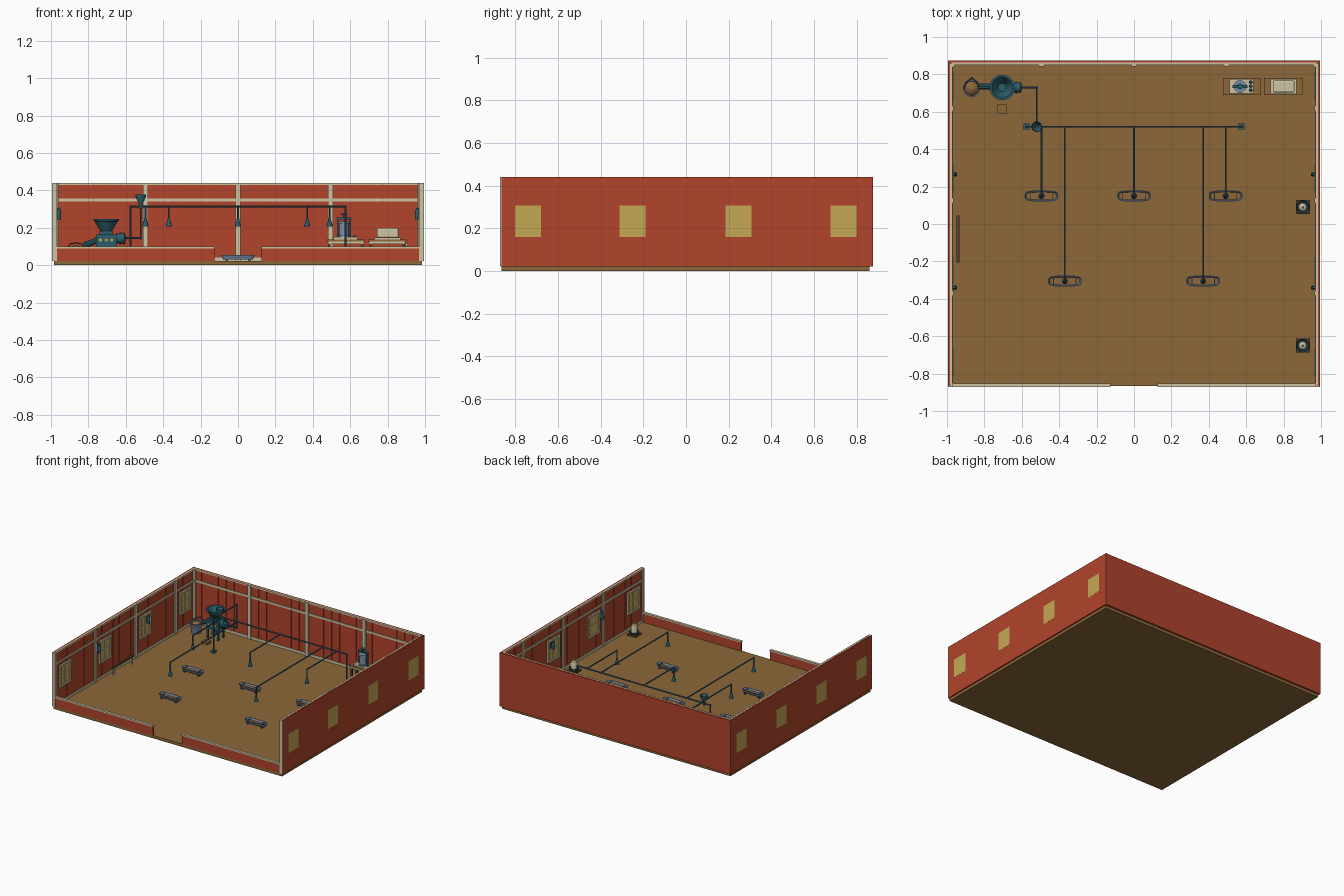
import bpy, bmesh, math
from mathutils import Vector, Matrix

if "Cube" in bpy.data.objects:
    bpy.data.objects.remove(bpy.data.objects["Cube"])

def mat(name, c):
    m = bpy.data.materials.new(name)
    m.diffuse_color = (*c, 1)
    m.use_nodes = True
    m.node_tree.nodes["Principled BSDF"].inputs["Base Color"].default_value = m.diffuse_color
    return m

RED = mat("barn_red", (0.44, 0.058, 0.025))
FLOOR = mat("earth_brown", (0.262, 0.138, 0.042))
CREAM = mat("cream_trim", (0.62, 0.56, 0.37))
YELLOW = mat("window_yellow", (0.56, 0.39, 0.09))
TEAL = mat("dark_teal", (0.025, 0.11, 0.145))
STEEL = mat("pipe_steel", (0.05, 0.10, 0.16))
GALV = mat("galvanised_blue", (0.20, 0.28, 0.40))
DARK = mat("dark_wood", (0.10, 0.045, 0.02))

def finish(name, bm, m, smooth=False):
    bmesh.ops.recalc_face_normals(bm, faces=bm.faces)
    me = bpy.data.meshes.new(name)
    bm.to_mesh(me)
    bm.free()
    me.materials.append(m)
    o = bpy.data.objects.new(name, me)
    bpy.context.collection.objects.link(o)
    if smooth:
        bpy.ops.object.select_all(action='DESELECT')
        o.select_set(True)
        bpy.context.view_layer.objects.active = o
        bpy.ops.object.shade_smooth_by_angle()
    return o

def boxes(name, m, items):
    """One object from many (x0,x1,y0,y1,z0,z1) boxes."""
    bm = bmesh.new()
    for x0, x1, y0, y1, z0, z1 in items:
        M = Matrix.Translation(((x0+x1)/2, (y0+y1)/2, (z0+z1)/2)) @ \
            Matrix.Diagonal((abs(x1-x0), abs(y1-y0), abs(z1-z0), 1))
        bmesh.ops.create_cube(bm, size=1, matrix=M)
    return finish(name, bm, m)

def lathe(name, m, profile, loc, n=20, rot=None):
    """Revolve (radius, height) points about z; ends are capped."""
    bm = bmesh.new()
    rings = [[bm.verts.new((r*math.cos(2*math.pi*i/n), r*math.sin(2*math.pi*i/n), z))
              for i in range(n)] for r, z in profile]
    for a, b in zip(rings, rings[1:]):
        for i in range(n):
            j = (i+1) % n
            bm.faces.new((a[i], a[j], b[j], b[i]))
    bm.faces.new(rings[0])
    bm.faces.new(rings[-1])
    M = Matrix.Translation(loc) @ (rot if rot else Matrix())
    bmesh.ops.transform(bm, matrix=M, verts=bm.verts)
    return finish(name, bm, m, True)

def pipe(name, pts, r=0.005, m=STEEL):
    bm = bmesh.new()
    for a, b in zip(pts, pts[1:]):
        a, b = Vector(a), Vector(b)
        M = Matrix.Translation((a+b)/2) @ (b-a).to_track_quat('Z', 'Y').to_matrix().to_4x4()
        bmesh.ops.create_cone(bm, cap_ends=True, segments=10, radius1=r, radius2=r,
                              depth=(b-a).length, matrix=M)
    for p in pts[1:-1]:
        bmesh.ops.create_uvsphere(bm, u_segments=10, v_segments=6, radius=r*1.25,
                                  matrix=Matrix.Translation(p))
    return finish(name, bm, m, True)

# Floor and walls
boxes("floor", FLOOR, [(-.985, .985, -.865, .86, 0, .022)])
boxes("back_wall", RED, [(-.995, .995, .86, .875, .022, .44)])
boxes("front_low_wall", RED, [(s*.125, s*.985, -.868, -.856, .022, .092) for s in (-1, 1)])
boxes("front_wall_cap", CREAM, [(s*.125, s*.985, -.872, -.852, .09, .10) for s in (-1, 1)])
boxes("side_walls", RED, [(s*.98, s*.995, -.865, .875, .022, .44) for s in (-1, 1)])

# Planking inside the walls, with thin gaps between the boards
nb, ns = 28, 24
wb, ws = 1.96/nb, 1.72/ns
boxes("back_planks", RED, [(-.98+i*wb+.0015, -.98+(i+1)*wb-.0015, .855, .861, .022, .435)
                           for i in range(nb)])
boxes("side_planks", RED, [(s*.975, s*.981, -.86+i*ws+.0015, -.86+(i+1)*ws-.0015, .022, .435)
                           for i in range(ns) for s in (-1, 1)])

# Cream frame: posts, rails, baseboards, top trim
posts = [(x-.013, x+.013, .842, .857, .022, .44) for x in (-.495, 0, .495)]
for s in (-1, 1):
    posts += [(s*.965, s*.978, y-.013, y+.013, .022, .44) for y in (.617, .125, -.37)]
    posts += [(s*.968, s*.994, -.872, -.850, .022, .44), (s*.96, s*.98, .84, .857, .022, .44)]
boxes("wall_posts", CREAM, posts)
rails = []
for z0, z1, d in ((.342, .358, .007), (.43, .441, .006), (.022, .042, .005)):
    rails.append((-.975, .975, .856-d, .863, z0, z1))
    rails += [(s*(.976-d), s*.983, -.855, .855, z0, z1) for s in (-1, 1)]
boxes("wall_rails", CREAM, rails)

# Side windows: panes visible from both sides, framed inside
panes, frames = [], []
for s in (-1, 1):
    for y in (-.74, -.25, .245, .738):
        panes.append((s*.972, s*.9955, y-.061, y+.061, .16, .308))
        a, b = s*.964, s*.976
        frames += [(a, b, y+k*.067-.007, y+k*.067+.007, .148, .32) for k in (-1, 1)]
        frames += [(a, b, y-.06, y+.06, z-.007, z+.007) for z in (.155, .313)]
        frames += [(s*.968, b, y-.004, y+.004, .16, .31), (s*.968, b, y-.06, y+.06, .23, .238)]
boxes("window_panes", YELLOW, panes)
boxes("window_frames", CREAM, frames)

# Wall lanterns
for s in (-1, 1):
    for y in (.265, -.34):
        boxes("lantern_bracket", TEAL, [(s*.952, s*.978, y-.006, y+.006, .298, .306),
                                        (s*.968, s*.978, y-.016, y+.016, .25, .312)])
        lathe("lantern", TEAL, [(.010, .245), (.012, .255), (.010, .29), (.004, .305)],
              (s*.957, y, 0), 12)

# Overhead feed line with supports and feed funnel
ZP, YP = .315, .52
pipe("main_feed_pipe", [(-.575, YP, .03), (-.575, YP, ZP), (.575, YP, ZP), (.575, YP, .03)], .0055)
boxes("pipe_feet", TEAL, [(s*.56, s*.59, YP-.016, YP+.016, .022, .036) for s in (-1, 1)])
lathe("line_funnel", TEAL, [(.009, .30), (.009, .325), (.029, .37), (.029, .378), (.025, .378),
                            (.007, .335)], (-.52, YP, 0))
pipe("supply_pipe", [(-.63, .73, .145), (-.52, .73, .145), (-.52, .73, .33), (-.52, YP, .33)], .0055)

# Branches, nozzles and troughs
def trough(x, y):
    n, bm = 24, bmesh.new()
    def ring(a, b, z):
        out = []
        for i in range(n):
            c, s = math.cos(2*math.pi*i/n), math.sin(2*math.pi*i/n)
            out.append(bm.verts.new((x+a*math.copysign(abs(c)**.5, c),
                                     y+b*math.copysign(abs(s)**.5, s), z)))
        return out
    R = [ring(.078, .018, .03), ring(.09, .029, .055), ring(.086, .025, .055), ring(.08, .020, .042)]
    for a, b in zip(R, R[1:]):
        for i in range(n):
            bm.faces.new((a[i], a[(i+1) % n], b[(i+1) % n], b[i]))
    bm.faces.new(R[0])
    feed = bm.faces.new(R[-1])
    feed.material_index = 1
    finish("feed_trough", bm, GALV).data.materials.append(FLOOR)
    boxes("trough_feet", STEEL, [(x+k*.06-.006, x+k*.06+.006, y-.024, y+.024, .022, .034)
                                 for k in (-1, 1)])
    boxes("trough_ribs", GALV, [(x+k*.06-.002, x+k*.06+.002, y-.026, y+.026, .05, .055)
                                for k in (-1, 1)])

for x, y in ((-.495, .15), (-.37, -.305), (0, .15), (.37, -.305), (.49, .15)):
    pipe("branch_pipe", [(x, YP, ZP), (x, y, ZP), (x, y, .24)])
    lathe("nozzle", TEAL, [(.016, .208), (.016, .214), (.008, .238), (.007, .25)], (x, y, 0), 14)
    trough(x, y)

# Feed mill: legs, body, hopper, motor, outlet
MX, MY = -.705, .73
boxes("mill_body", TEAL, [(MX-.055, MX+.055, MY-.04, MY+.04, .10, .165),
                          (MX-.035, MX+.035, MY-.03, MY+.03, .165, .182)])
boxes("mill_legs", TEAL, [(MX+i*.045-.006, MX+i*.045+.006, MY+j*.032-.006, MY+j*.032+.006, .022, .10)
                          for i in (-1, 1) for j in (-1, 1)])
lathe("mill_hopper", TEAL, [(.03, .18), (.062, .235), (.068, .237), (.068, .246), (.056, .246),
                            (.022, .188)], (MX, MY, 0), 24)
RX = Matrix.Rotation(math.pi/2, 4, 'X')
RY = Matrix.Rotation(math.pi/2, 4, 'Y')
for k in (-.03, 0, .03):
    lathe("mill_dial", YELLOW, [(.008, 0), (.008, .006)], (MX+k, MY-.039, .135), 12, RX)
lathe("mill_motor", TEAL, [(.026, 0), (.026, .018), (.032, .018), (.032, .026), (.026, .026),
                           (.026, .036), (.031, .036), (.031, .044), (.015, .05)],
      (MX+.054, MY, .143), 18, RY)
lathe("mill_outlet", STEEL, [(.012, .05), (.022, .10)], (MX, MY, 0), 14)
boxes("mill_step", FLOOR, [(MX-.025, MX+.025, .592, .638, .022, .04)])

# Feed bucket beside the mill with scoop chute
lathe("feed_bucket", GALV, [(.034, .022), (.044, .095), (.047, .10), (.04, .10), (.038, .085)],
      (-.868, .725, 0), 18)
lathe("bucket_feed", FLOOR, [(.039, .084), (.025, .10), (.008, .108)], (-.868, .725, 0), 18)
pipe("bucket_handle", [(-.91, .725, .10), (-.895, .76, .115), (-.868, .782, .12),
                       (-.84, .76, .115), (-.826, .725, .10)], .003, TEAL)
pipe("mill_chute", [(-.825, .735, .105), (-.75, .735, .135)], .016, TEAL)

# Work tables
for x0, x1 in ((.475, .68), (.695, .90)):
    boxes("table_top", FLOOR, [(x0, x1, .69, .78, .126, .138)])
    boxes("table_apron", CREAM, [(x0+.006, x1-.006, .695, .775, .114, .126)])
    boxes("table_legs", DARK, [(x-.006, x+.006, y-.006, y+.006, .022, .12)
                               for x in (x0+.014, x1-.014) for y in (.704, .766)])

# Weighing press on the left table
boxes("press_base", CREAM, [(.51, .64, .697, .775, .138, .15)])
lathe("press_drum", GALV, [(.034, .15), (.034, .158), (.026, .16), (.026, .222), (.034, .224),
                           (.034, .234)], (.567, .735, 0))
boxes("press_frame", TEAL, [(.53, .538, .728, .742, .15, .25), (.596, .604, .728, .742, .15, .25),
                            (.526, .608, .726, .744, .245, .254)])
lathe("press_handle", TEAL, [(.005, .25), (.005, .268), (.016, .268), (.016, .276)], (.567, .735, 0), 14)
for y in (.715, .737, .758):
    lathe("press_knob", TEAL, [(.009, .15), (.007, .162)], (.624, y, 0), 12)

# Lidded crate on the right table
boxes("crate_tray", CREAM, [(.73, .87, .695, .775, .138, .148)])
crate = boxes("crate", CREAM, [(.742, .858, .704, .766, .148, .20)])
bv = crate.modifiers.new("rounded", 'BEVEL')
bv.width, bv.segments = .008, 3

# Drinkers by the right wall
for y in (.09, -.65):
    boxes("drinker_board", DARK, [(.865, .94, y-.037, y+.037, .022, .032)])
    lathe("drinker_dish", TEAL, [(.03, .032), (.037, .05), (.033, .05), (.028, .04)], (.902, y, 0), 24)
    lathe("drinker_jar", CREAM, [(.024, .038), (.024, .085), (.019, .098), (.007, .103), (.007, .115),
                                 (.003, .118)], (.902, y, 0), 24)

# Perch by the left wall
boxes("perch_bar", DARK, [(-.948, -.932, -.205, .045, .072, .084)])
boxes("perch_legs", CREAM, [(-.946, -.934, y-.007, y+.007, .022, .072) for y in (-.19, .03)])
